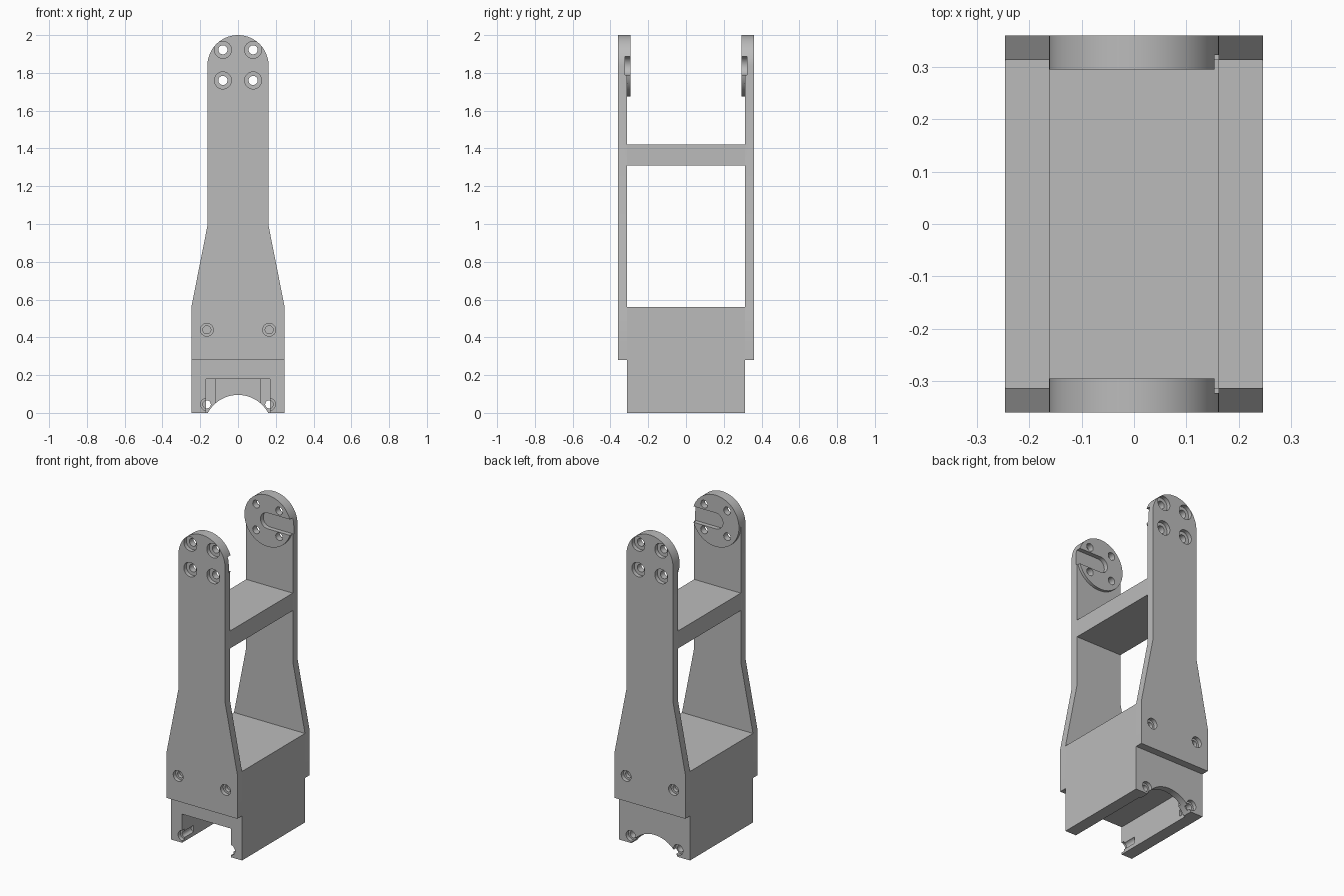
import bpy, bmesh, math

cube = bpy.data.objects.get("Cube")
if cube:
    bpy.data.objects.remove(cube, do_unlink=True)

# One plain grey for the whole bracket
grey = bpy.data.materials.new("plain_grey")
grey.use_nodes = True
color = (0.5, 0.5, 0.5, 1)
grey.diffuse_color = color
grey.node_tree.nodes["Principled BSDF"].inputs["Base Color"].default_value = color

INNER, OUTER, PAD = 0.313, 0.36, 0.295   # depths of plate faces and pad face
R, TOP = 0.162, 1.838                    # rounded head radius and centre height
BASE_W = 0.247


def arc(cx, cz, r, a0=0, a1=360, n=48):
    """Points on an arc in the xz plane; a full circle leaves out the repeat."""
    count = n if a1 - a0 >= 360 else n + 1
    angles = [math.radians(a0 + (a1 - a0) * i / n) for i in range(count)]
    return [(cx + r * math.cos(a), cz + r * math.sin(a)) for a in angles]


def rect(x0, x1, z0, z1):
    return [(x0, z0), (x1, z0), (x1, z1), (x0, z1)]


def prism(name, pts, y0, y1):
    """Extrude an xz outline from y0 to y1."""
    bm = bmesh.new()
    face = bm.faces.new([bm.verts.new((x, y0, z)) for x, z in pts])
    ext = bmesh.ops.extrude_face_region(bm, geom=[face])["geom"]
    moved = [v for v in ext if isinstance(v, bmesh.types.BMVert)]
    bmesh.ops.translate(bm, verts=moved, vec=(0, y1 - y0, 0))
    bmesh.ops.recalc_face_normals(bm, faces=bm.faces)
    mesh = bpy.data.meshes.new(name)
    bm.to_mesh(mesh)
    bm.free()
    mesh.materials.append(grey)
    obj = bpy.data.objects.new(name, mesh)
    bpy.context.collection.objects.link(obj)
    return obj


def cut(obj, pts, y0, y1):
    """Remove an extruded outline from an object."""
    cutter = prism("cutter", pts, y0, y1)
    cutter.hide_render = True
    mod = obj.modifiers.new("cut", "BOOLEAN")
    mod.operation, mod.solver, mod.object = "DIFFERENCE", "EXACT", cutter
    bpy.context.view_layer.objects.active = obj
    bpy.ops.object.modifier_apply(modifier=mod.name)
    bpy.data.objects.remove(cutter, do_unlink=True)


def smooth(obj):
    bpy.ops.object.select_all(action="DESELECT")
    obj.select_set(True)
    bpy.context.view_layer.objects.active = obj
    bpy.ops.object.shade_smooth_by_angle(angle=math.radians(30))


# Tapered side outline with a round head
half = [(BASE_W, 0.28), (BASE_W, 0.56), (R, 0.99)]
outline = half + arc(0, TOP, R, 0, 180) + [(-x, z) for x, z in reversed(half)]

# Slot in the pad, open toward +x
slot = arc(0, TOP, 0.05, 90, 270, 24) + [(0.3, TOP - 0.05), (0.3, TOP + 0.05)]

head_holes = [(x, z) for x in (-0.08, 0.08) for z in (1.76, 1.922)]

for side, s in (("front", -1), ("back", 1)):
    plate = prism(side + "_plate", outline, s * INNER, s * OUTER)
    pad = prism(side + "_pad", arc(0, TOP, R, n=96), s * PAD, s * INNER)
    for x, z in head_holes:
        cut(plate, arc(x, z, 0.045), s * 0.335, s * 0.4)
        for part in (plate, pad):
            cut(part, arc(x, z, 0.024), s * 0.25, s * 0.4)
    for x in (-0.165, 0.165):
        cut(plate, arc(x, 0.44, 0.034), s * 0.335, s * 0.4)
        cut(plate, arc(x, 0.44, 0.021), s * 0.3, s * 0.4)
    cut(pad, slot, s * 0.25, s * 0.4)
    cut(plate, slot, s * 0.25, s * 0.323)
    smooth(plate)
    smooth(pad)

# Cross brace between the plates
prism("cross_brace", rect(-R, R, 1.31, 1.42), -INNER, INNER)

# Hollow base block: open front and bottom, arched back wall
base = prism("base_block", rect(-BASE_W, BASE_W, 0, 0.56), -INNER, INNER)
cut(base, rect(-0.17, 0.17, -0.1, 0.18), -0.4, 0.25)
cut(base, rect(-0.12, 0.12, -0.1, 0.18), 0.2, 0.27)
cut(base, arc(0, -0.087, 0.182, n=96), 0.2, 0.4)
for x in (-0.165, 0.165):
    for s in (-1, 1):
        cut(base, arc(x, 0.045, 0.033), s * 0.29, s * 0.4)
        cut(base, arc(x, 0.045, 0.021), s * 0.2, s * 0.4)
smooth(base)
